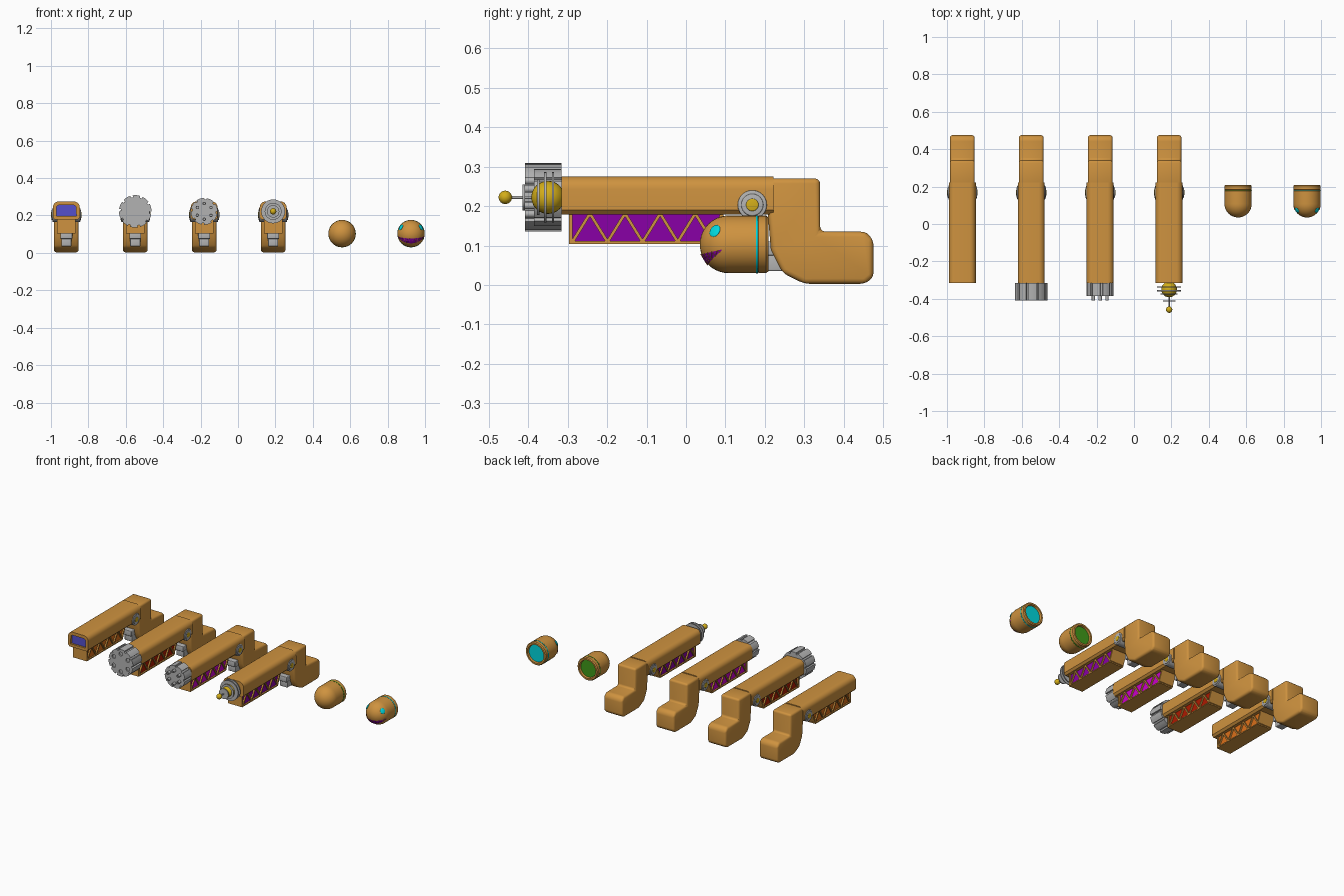
import bpy, bmesh
from math import sin, cos, pi, radians
from mathutils import Vector

if "Cube" in bpy.data.objects:
    bpy.data.objects.remove(bpy.data.objects["Cube"])


def material(name, r, g, b):
    m = bpy.data.materials.new(name)
    m.use_nodes = True
    m.diffuse_color = (r, g, b, 1)
    m.node_tree.nodes["Principled BSDF"].inputs["Base Color"].default_value = (r, g, b, 1)
    return m


BODY = material("tan_orange", 0.62, 0.29, 0.05)
GREY = material("grey_metal", 0.45, 0.45, 0.45)
GOLD = material("gold", 0.65, 0.42, 0.01)
PURPLE = material("purple", 0.25, 0.0, 0.38)
MAGENTA = material("magenta", 0.6, 0.0, 0.6)
RED = material("dark_red", 0.42, 0.01, 0.0)
ORANGE = material("orange", 0.7, 0.16, 0.01)
CYAN = material("cyan", 0.0, 0.68, 0.72)
GREEN = material("green", 0.05, 0.32, 0.01)
BLUE = material("blue", 0.09, 0.08, 0.6)
parts = []


def finish(bm, name, mats, bevel=0):
    bmesh.ops.recalc_face_normals(bm, faces=bm.faces)
    me = bpy.data.meshes.new(name)
    bm.to_mesh(me)
    bm.free()
    for m in mats:
        me.materials.append(m)
    ob = bpy.data.objects.new(name, me)
    bpy.context.collection.objects.link(ob)
    if bevel:
        mod = ob.modifiers.new("Bevel", "BEVEL")
        mod.width, mod.segments, mod.angle_limit = bevel, 3, radians(25)
    parts.append(ob)
    return ob


def prism_mesh(pts, axis, a, b, x0):
    """Extrude an outline from a to b: axis x takes (y, z) points, axis y takes (x, z)."""
    bm = bmesh.new()

    def place(p, t):
        return (x0 + t, p[0], p[1]) if axis == "x" else (x0 + p[0], t, p[1])
    ends = [[bm.verts.new(place(p, t)) for p in pts] for t in (a, b)]
    n = len(pts)
    caps = [bm.faces.new(e) for e in ends]
    for i in range(n):
        j = (i + 1) % n
        bm.faces.new((ends[0][i], ends[0][j], ends[1][j], ends[1][i]))
    return bm, caps


def prism(name, pts, axis, a, b, mat, x0, bevel=0):
    return finish(prism_mesh(pts, axis, a, b, x0)[0], name, [mat], bevel)


def rect(u0, u1, v0, v1):
    return [(u0, v0), (u1, v0), (u1, v1), (u0, v1)]


def circle(cu, cv, r, n=24):
    return [(cu + r * cos(2 * pi * i / n), cv + r * sin(2 * pi * i / n)) for i in range(n)]


def lathe(name, profile, x0, z0, mat, n=32):
    """Revolve (radius, y) points around an axis along y."""
    bm = bmesh.new()
    vs = [bm.verts.new((r, y, 0)) for r, y in profile]
    es = [bm.edges.new(p) for p in zip(vs, vs[1:])]
    bmesh.ops.spin(bm, geom=vs + es, axis=(0, 1, 0), cent=(0, 0, 0), angle=2 * pi,
                   steps=n, use_merge=True)
    bmesh.ops.remove_doubles(bm, verts=bm.verts, dist=1e-5)
    bmesh.ops.translate(bm, verts=bm.verts, vec=(x0, 0, z0))
    return finish(bm, name, [mat])


def disc(name, r, y0, y1, x0, z0, mat):
    return lathe(name, [(0, y0), (r, y0), (r, y1), (0, y1)], x0, z0, mat)


def ball(name, r, y, x0, z0, mat):
    prof = [(r * sin(pi * i / 12), y - r * cos(pi * i / 12)) for i in range(13)]
    return lathe(name, prof, x0, z0, mat, 24)


def bar(name, p, q, w, half, mat, x0):
    """Slanted strut running through the full width."""
    p, q = Vector(p), Vector(q)
    d = (q - p).normalized()
    s = Vector((-d.y, d.x)) * w / 2
    return prism(name, [p - s, q - s, q + s, p + s], "x", -half, half, mat, x0)


def notched(r, teeth, z0):
    """Round outline with narrow slots."""
    out = []
    for i in range(teeth):
        for f, k in ((0, 1), (0.25, 1), (0.5, 1), (0.75, 1), (0.77, 0.88), (0.98, 0.88)):
            a = 2 * pi * (i + f) / teeth
            out.append((r * k * cos(a), z0 + r * k * sin(a)))
    return out


HEAD_Z = 0.222


def blaster(tag, x0, fill, screen=False):
    # barrel with a rounded top
    top = [(s * (0.04 + 0.032 * cos(a)), 0.243 + 0.032 * sin(a))
           for s, angs in ((1, range(0, 91, 15)), (-1, range(90, -1, -15)))
           for a in map(radians, angs)]
    outline = top + [(-0.072, 0.19), (-0.06, 0.178), (0.06, 0.178), (0.072, 0.19)]
    bm, caps = prism_mesh(outline, "y", -0.315, 0.222, x0)
    if screen:
        bmesh.ops.recalc_face_normals(bm, faces=bm.faces)
        bmesh.ops.inset_region(bm, faces=[caps[0]], thickness=0.02)
        caps[0].material_index = 1
        rim = bmesh.ops.extrude_face_region(bm, geom=[caps[0]])
        verts = [v for v in rim["geom"] if isinstance(v, bmesh.types.BMVert)]
        bmesh.ops.translate(bm, verts=verts, vec=(0, 0.012, 0))
        bmesh.ops.delete(bm, geom=[caps[0]], context="FACES_ONLY")
        for f in bm.faces:
            ys = [v.co.y for v in f.verts]
            f.material_index = int(max(ys) < -0.3 and min(ys) > -0.31)
    finish(bm, tag + "_barrel", [BODY, BLUE])

    # stock and grip
    grip = [(0.2, 0.27), (0.34, 0.27), (0.34, 0.135), (0.455, 0.135), (0.475, 0.115),
            (0.475, 0.02), (0.455, 0.003), (0.3, 0.003), (0.245, 0.03), (0.215, 0.09)]
    prism(tag + "_grip", grip, "x", -0.066, 0.066, BODY, x0, 0.013)

    # truss under the barrel
    core = [(-0.29, 0.108), (0.06, 0.108), (0.09, 0.182), (-0.29, 0.182)]
    prism(tag + "_truss_core", core, "x", -0.041, 0.041, fill, x0)
    prism(tag + "_truss_base", rect(-0.295, 0.065, 0.104, 0.111), "x", -0.05, 0.05, BODY, x0)
    prism(tag + "_truss_front", rect(-0.297, -0.288, 0.104, 0.182), "x", -0.05, 0.05, BODY, x0)
    for i in range(8):
        y = -0.288 + i * 0.0445
        zs = (0.109, 0.181) if i % 2 == 0 else (0.181, 0.109)
        bar(tag + "_strut", (y, zs[0]), (y + 0.0445, zs[1]), 0.008, 0.05, BODY, x0)
    bar(tag + "_truss_end", (0.062, 0.106), (0.092, 0.181), 0.009, 0.05, BODY, x0)

    # pivot knob and trigger block
    for r, half, mat in ((0.037, 0.075, GREY), (0.028, 0.079, GREY), (0.016, 0.081, GOLD)):
        prism(tag + "_pivot", circle(0.168, 0.203, r), "x", -half, half, mat, x0, 0.003)
    prism(tag + "_trigger", rect(0.18, 0.25, 0.075, 0.11), "x", -0.032, 0.032, GREY, x0, 0.004)
    prism(tag + "_trigger_foot", rect(0.195, 0.27, 0.035, 0.078), "x", -0.027, 0.027, GREY, x0, 0.004)


def capsule(tag, x0, accent):
    # domed shell, open at the back
    r = 0.073
    dome = [(r * sin(a), 0.108 - r * cos(a)) for a in [pi / 2 * i / 10 for i in range(11)]]
    shell = dome + [(r, 0.177), (r - 0.002, 0.178), (r - 0.002, 0.183), (r, 0.184),
                    (r, 0.203), (0.068, 0.209), (0.058, 0.209), (0.055, 0.195), (0, 0.195)]
    lathe(tag + "_shell", shell, x0, 0.103, BODY)
    disc(tag + "_band", r + 0.0005, 0.178, 0.183, x0, 0.103, accent)
    disc(tag + "_back_disc", 0.054, 0.19, 0.198, x0, 0.103, accent)


def face_details(tag, x0):
    def on_dome(az, el, r=0.0745):
        return Vector((x0 + r * cos(el) * sin(az), 0.108 - r * cos(el) * cos(az),
                       0.103 + r * sin(el)))

    # eyes: flattened balls lying on the dome
    for s in (1, -1):
        bm = bmesh.new()
        bmesh.ops.create_uvsphere(bm, u_segments=20, v_segments=10, radius=1)
        p = on_dome(s * radians(57), radians(28), 0.0725)
        n = p - Vector((x0, 0.108, 0.103))
        bmesh.ops.scale(bm, verts=bm.verts, vec=(0.015, 0.017, 0.004))
        bmesh.ops.rotate(bm, verts=bm.verts, matrix=n.to_track_quat("Z", "Y").to_matrix())
        bmesh.ops.translate(bm, verts=bm.verts, vec=p)
        finish(bm, tag + "_eye", [CYAN])

    # grinning mouth plate with zigzag teeth lines
    def mouth(t, v, r=0.0745):
        corner = abs(t) ** 2
        low = -44 + 32 * corner
        high = -20 + 10 * corner
        return on_dome(radians(76 * t), radians(low + (high - low) * v), r)
    bm = bmesh.new()
    n = 24
    grid = [[bm.verts.new(mouth(2 * i / n - 1, j / 4)) for j in range(5)] for i in range(n + 1)]
    for i in range(n):
        for j in range(4):
            bm.faces.new((grid[i][j], grid[i + 1][j], grid[i + 1][j + 1], grid[i][j + 1]))
    finish(bm, tag + "_mouth", [PURPLE])
    cu = bpy.data.curves.new(tag + "_teeth", "CURVE")
    cu.dimensions, cu.bevel_depth, cu.bevel_resolution = "3D", 0.0012, 1
    cu.materials.append(BODY)
    sp = cu.splines.new("POLY")
    sp.points.add(n)
    for i, pt in enumerate(sp.points):
        pt.co = (*mouth(1.9 * i / n - 0.95, i % 2, 0.075), 1)
    ob = bpy.data.objects.new(tag + "_teeth", cu)
    bpy.context.collection.objects.link(ob)
    parts.append(ob)


# four blasters and two capsules in a row
xs = [-0.918 + 0.3686 * i for i in range(6)]
for i, fill in enumerate((ORANGE, RED, MAGENTA, PURPLE)):
    blaster("blaster_%d" % (i + 1), xs[i], fill, i == 0)
capsule("plain_capsule", xs[4], GREEN)
capsule("grinning_capsule", xs[5], CYAN)
face_details("grinning_capsule", xs[5])

# wide drum with six round bores
x = xs[1]
drum = prism("wide_drum", notched(0.087, 10, HEAD_Z), "y", -0.408, -0.315, GREY, x)
for k in range(6):
    a = pi / 2 + k * pi / 3
    cut = disc("bore_cutter", 0.013, -0.45, -0.4, x + 0.057 * cos(a), HEAD_Z + 0.057 * sin(a), GREY)
    parts.remove(cut)
    cut.hide_render = True
    mod = drum.modifiers.new("Bore", "BOOLEAN")
    mod.operation, mod.object = "DIFFERENCE", cut
    bpy.context.view_layer.objects.active = drum
    bpy.ops.object.modifier_apply(modifier=mod.name)
    bpy.data.objects.remove(cut)

# small drum with a ring of muzzles
x = xs[2]
prism("small_drum", notched(0.072, 8, HEAD_Z), "y", -0.385, -0.315, GREY, x)
for k in range(6):
    a = pi / 2 + k * pi / 3
    tube = [(0, -0.388), (0.005, -0.388), (0.005, -0.408), (0.009, -0.408), (0.009, -0.37)]
    lathe("muzzle", tube, x + 0.042 * cos(a), HEAD_Z + 0.042 * sin(a), GREY, 16)

# coil emitter with rings and a ball tip
x = xs[3]
ball("emitter_core", 0.042, -0.35, x, HEAD_Z, GOLD)
for r, y in ((0.064, -0.337), (0.064, -0.357), (0.045, -0.374), (0.033, -0.411)):
    disc("emitter_ring", r, y - 0.003, y + 0.003, x, HEAD_Z, GREY)
disc("emitter_rod", 0.004, -0.455, -0.35, x, HEAD_Z, GREY)
ball("emitter_tip", 0.017, -0.458, x, HEAD_Z, GOLD)

# bake modifiers, then smooth with sharp edges kept
bpy.ops.object.select_all(action="DESELECT")
for ob in parts:
    ob.select_set(True)
bpy.context.view_layer.objects.active = parts[0]
bpy.ops.object.convert(target="MESH")
bpy.ops.object.shade_smooth_by_angle(angle=radians(35))
